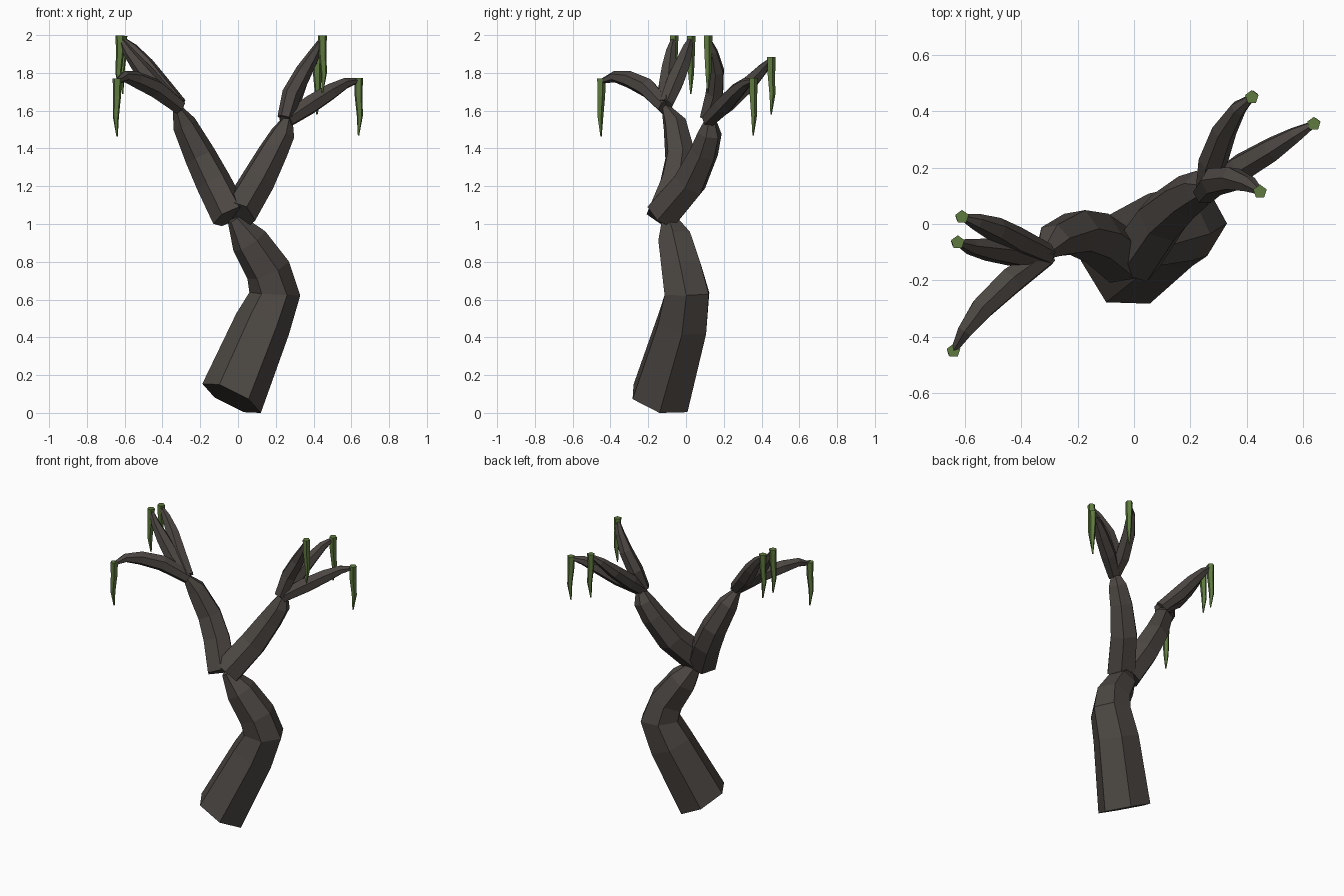
import bpy, bmesh, math
from mathutils import Vector

if "Cube" in bpy.data.objects:
    bpy.data.objects.remove(bpy.data.objects["Cube"])


def material(name, col):
    m = bpy.data.materials.new(name)
    m.diffuse_color = (*col, 1)
    m.use_nodes = True
    m.node_tree.nodes["Principled BSDF"].inputs["Base Color"].default_value = m.diffuse_color
    return m


BARK = material("dark bark", (0.072, 0.062, 0.055))
GREEN = material("moss green", (0.115, 0.195, 0.05))


def tube(name, path, radii, sides, mat, start_dir=(1, 0, 0), first_tangent=None):
    """Faceted tube along a path, rings square to the path, flat end caps."""
    pts = [Vector(p) for p in path]
    bm = bmesh.new()
    u = Vector(start_dir)
    rings = []
    for i, (p, r) in enumerate(zip(pts, radii)):
        a, b = pts[max(i - 1, 0)], pts[min(i + 1, len(pts) - 1)]
        t = (b - p).normalized() + (p - a).normalized()
        if i == 0 and first_tangent:
            t = Vector(first_tangent)
        t.normalize()
        u = (u - t * u.dot(t)).normalized()
        v = t.cross(u)
        rings.append([bm.verts.new(p + r * (u * math.cos(k * math.tau / sides)
                                            + v * math.sin(k * math.tau / sides)))
                      for k in range(sides)])
    for lo, hi in zip(rings, rings[1:]):
        for k in range(sides):
            n = (k + 1) % sides
            bm.faces.new((lo[k], lo[n], hi[n], hi[k]))
    bm.faces.new(rings[0][::-1])
    bm.faces.new(rings[-1])
    bmesh.ops.recalc_face_normals(bm, faces=bm.faces)
    me = bpy.data.meshes.new(name)
    bm.to_mesh(me)
    bm.free()
    me.materials.append(mat)
    ob = bpy.data.objects.new(name, me)
    bpy.context.collection.objects.link(ob)
    return ob


# Trunk: leaning S-curve with a tilted base
tube("trunk",
     [(-.034, -.135, .077), (.13, -.02, .47), (.195, .005, .63),
      (.16, -.02, .755), (.06, -.055, .91), (-.02, -.09, 1.03)],
     [.173, .15, .135, .12, .10, .04], 6, BARK,
     (.154, -.005, -.077), (.44, .244, .865))

# Two main branches
tube("left_branch",
     [(-.04, -.12, 1.04), (-.13, -.05, 1.22), (-.20, -.03, 1.36),
      (-.285, -.06, 1.53), (-.325, -.11, 1.62)],
     [.10, .095, .085, .065, .022], 6, BARK)
tube("right_branch",
     [(0, -.125, 1.05), (.10, .02, 1.22), (.185, .095, 1.38),
      (.238, .125, 1.48), (.268, .13, 1.57)],
     [.10, .095, .08, .066, .022], 6, BARK)

# Twigs, three on each branch
twigs = {
    "left_twig_back": [(-.31, -.11, 1.63), (-.42, -.06, 1.75), (-.49, -.02, 1.845),
                       (-.56, .008, 1.93), (-.61, .025, 1.98)],
    "left_twig_middle": [(-.31, -.11, 1.63), (-.43, -.10, 1.725), (-.51, -.09, 1.82),
                         (-.58, -.08, 1.91), (-.625, -.065, 1.985)],
    "left_twig_front": [(-.31, -.11, 1.62), (-.44, -.205, 1.72), (-.54, -.30, 1.765),
                        (-.60, -.38, 1.78), (-.64, -.45, 1.755)],
    "right_twig_back": [(.26, .11, 1.55), (.28, .22, 1.64), (.32, .33, 1.74),
                        (.37, .41, 1.825), (.418, .45, 1.87)],
    "right_twig_middle": [(.26, .12, 1.55), (.38, .20, 1.63), (.49, .265, 1.70),
                          (.57, .315, 1.745), (.638, .355, 1.76)],
    "right_twig_front": [(.25, .11, 1.56), (.285, .15, 1.69), (.35, .16, 1.81),
                         (.41, .14, 1.91), (.447, .115, 1.985)],
}
for name, path in twigs.items():
    tube(name, path, [.042, .052, .045, .03, .012], 6, BARK)
    # Hanging tapered leaf at the twig tip
    x, y, z = path[-1]
    z += .014
    out = Vector((x, y, 0)).normalized() * .008
    tube(name.replace("twig", "leaf"),
         [(x, y, z), (x, y, z - .09), (x + out.x, y + out.y, z - .20), (x, y, z - .305)],
         [.025, .022, .017, .004], 5, GREEN, (0, 1, 0))
